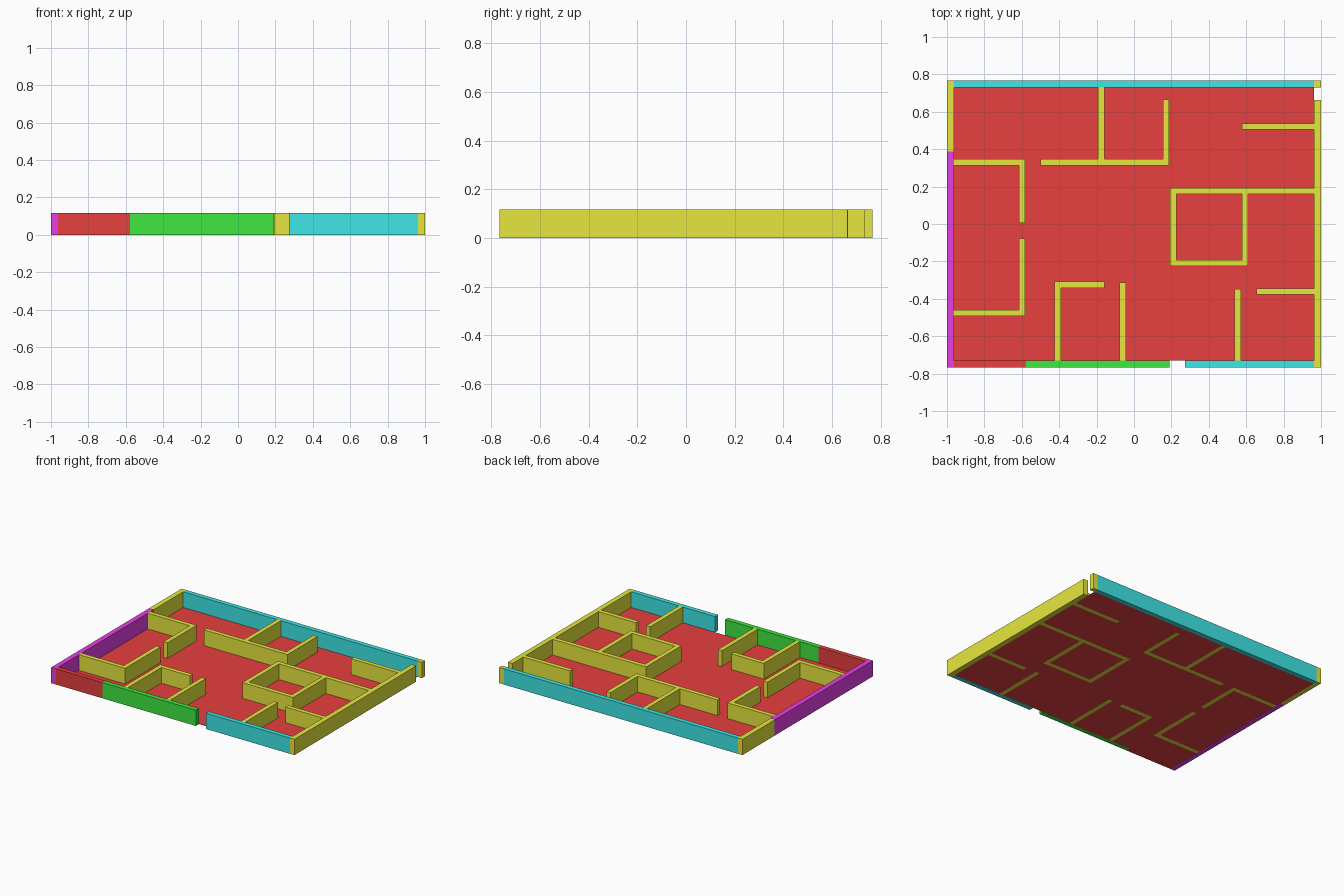
import bpy
import bmesh

if "Cube" in bpy.data.objects:
    bpy.data.objects.remove(bpy.data.objects["Cube"])

H = 0.117  # wall height


def material(name, rgb):
    m = bpy.data.materials.new(name)
    m.diffuse_color = (*rgb, 1)
    m.use_nodes = True
    m.node_tree.nodes["Principled BSDF"].inputs["Base Color"].default_value = m.diffuse_color
    return m


hi, lo = 0.8, 0.05
RED = material("red", (hi, lo, lo))
YELLOW = material("yellow", (hi, hi, lo))
GREEN = material("green", (lo, hi, lo))
CYAN = material("cyan", (lo, hi, hi))
MAGENTA = material("magenta", (hi, lo, hi))


def add_object(name, bm, mat):
    mesh = bpy.data.meshes.new(name)
    bm.to_mesh(mesh)
    bm.free()
    mesh.materials.append(mat)
    ob = bpy.data.objects.new(name, mesh)
    bpy.context.collection.objects.link(ob)


def wall(name, x0, x1, y0, y1, mat=YELLOW):
    bm = bmesh.new()
    bmesh.ops.create_cube(bm, size=1)
    for v in bm.verts:
        v.co.x = x1 if v.co.x > 0 else x0
        v.co.y = y1 if v.co.y > 0 else y0
        v.co.z = H if v.co.z > 0 else 0
    add_object(name, bm, mat)


# Floor: a thin sheet just above the wall bottoms
bm = bmesh.new()
bmesh.ops.create_grid(bm, x_segments=1, y_segments=1, size=1)
for v in bm.verts:
    v.co = (v.co.x * 0.962, v.co.y * 0.731, 0.0005)
add_object("floor", bm, RED)

# Outer walls, with openings in the front and at the back right
X, Y, XI, YI = 1.0, 0.766, 0.962, 0.731
wall("left_wall_back", -X, -XI, 0.388, Y)
wall("left_wall_front", -X, -XI, -Y, 0.388, MAGENTA)
wall("front_wall_left", -XI, -0.578, -Y, -YI, RED)
wall("front_wall_middle", -0.578, 0.19, -Y, -YI, GREEN)
wall("front_wall_right", 0.273, XI, -Y, -YI, CYAN)
wall("right_wall", XI, X, -Y, 0.664)
wall("back_right_post", XI, X, YI, Y)
wall("back_wall", -XI, XI, YI, Y, CYAN)

# Left rooms
wall("left_back_room_side", -XI, -0.583, 0.314, 0.347)
wall("left_back_room_end", -0.616, -0.583, 0.005, 0.314)
wall("left_front_room_side", -XI, -0.583, -0.493, -0.46)
wall("left_front_room_end", -0.616, -0.583, -0.46, -0.078)

# Back rooms
wall("back_corridor_wall", -0.5, 0.187, 0.314, 0.347)
wall("back_divider_left", -0.192, -0.159, 0.347, YI)
wall("back_divider_right", 0.154, 0.187, 0.347, 0.665)
wall("back_right_stub", 0.577, XI, 0.505, 0.538)

# Enclosed centre room and the wall joining it to the right side
wall("centre_room_back", 0.193, XI, 0.16, 0.193)
wall("centre_room_left", 0.193, 0.226, -0.192, 0.16)
wall("centre_room_right", 0.577, 0.61, -0.192, 0.16)
wall("centre_room_front", 0.193, 0.61, -0.225, -0.192)

# Front rooms
wall("front_room_side", -0.424, -0.391, -YI, -0.341)
wall("front_room_back", -0.424, -0.157, -0.341, -0.308)
wall("front_divider_middle", -0.077, -0.044, -YI, -0.312)
wall("front_divider_right", 0.538, 0.571, -YI, -0.347)
wall("front_right_stub", 0.654, XI, -0.378, -0.345)
